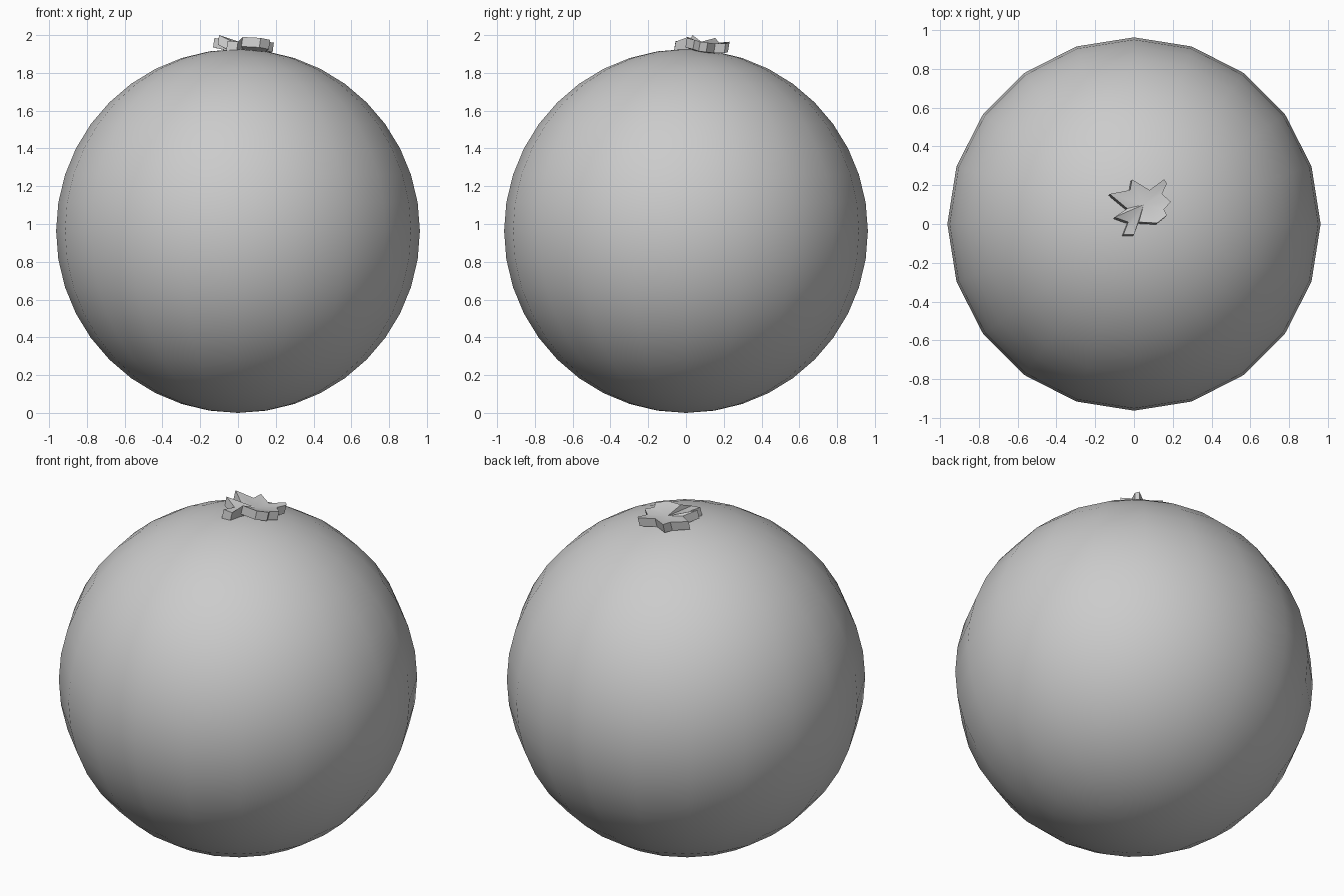
import bpy, bmesh
from mathutils import Vector

if "Cube" in bpy.data.objects:
    bpy.data.objects.remove(bpy.data.objects["Cube"])

R = 0.963

# Round fruit body
bpy.ops.mesh.primitive_uv_sphere_add(segments=20, ring_count=20, radius=R, location=(0, 0, R))
body = bpy.context.object
body.name = "fruit_body"
bpy.ops.object.shade_smooth()

# Star-shaped calyx: outline of (x, y, top z), cupped around a lower centre
outline = [
    (-.01, .23, 1.965), (.08, .175, 1.955), (.155, .23, 1.96), (.17, .21, 1.955),
    (.145, .155, 1.955), (.19, .115, 1.96), (.155, .075, 1.965), (.17, .045, 1.975),
    (.12, .005, 1.985), (.025, .01, 1.99), (0, -.055, 1.965), (-.055, -.055, 1.97),
    (-.03, .01, 1.965), (-.1, .035, 2.0), (-.035, .08, 1.965), (-.125, .155, 1.985),
    (-.02, .175, 1.96),
]
centre = Vector((.05, .1, 1.95))
drop = Vector((-.007, -.008, -.05))

bm = bmesh.new()
top = [bm.verts.new(p) for p in outline]
low = [bm.verts.new(Vector(p) + drop) for p in outline]
hub, base = bm.verts.new(centre), bm.verts.new(centre + drop)
n = len(outline)
for i in range(n):
    j = (i + 1) % n
    bm.faces.new((hub, top[j], top[i]))
    bm.faces.new((base, low[i], low[j]))
    bm.faces.new((top[i], top[j], low[j], low[i]))
bmesh.ops.recalc_face_normals(bm, faces=bm.faces[:])
mesh = bpy.data.meshes.new("calyx")
bm.to_mesh(mesh)
bm.free()
calyx = bpy.data.objects.new("calyx", mesh)
bpy.context.collection.objects.link(calyx)

bpy.ops.object.select_all(action='DESELECT')
calyx.select_set(True)
bpy.context.view_layer.objects.active = calyx
bpy.ops.object.shade_smooth_by_angle(angle=0.6)
